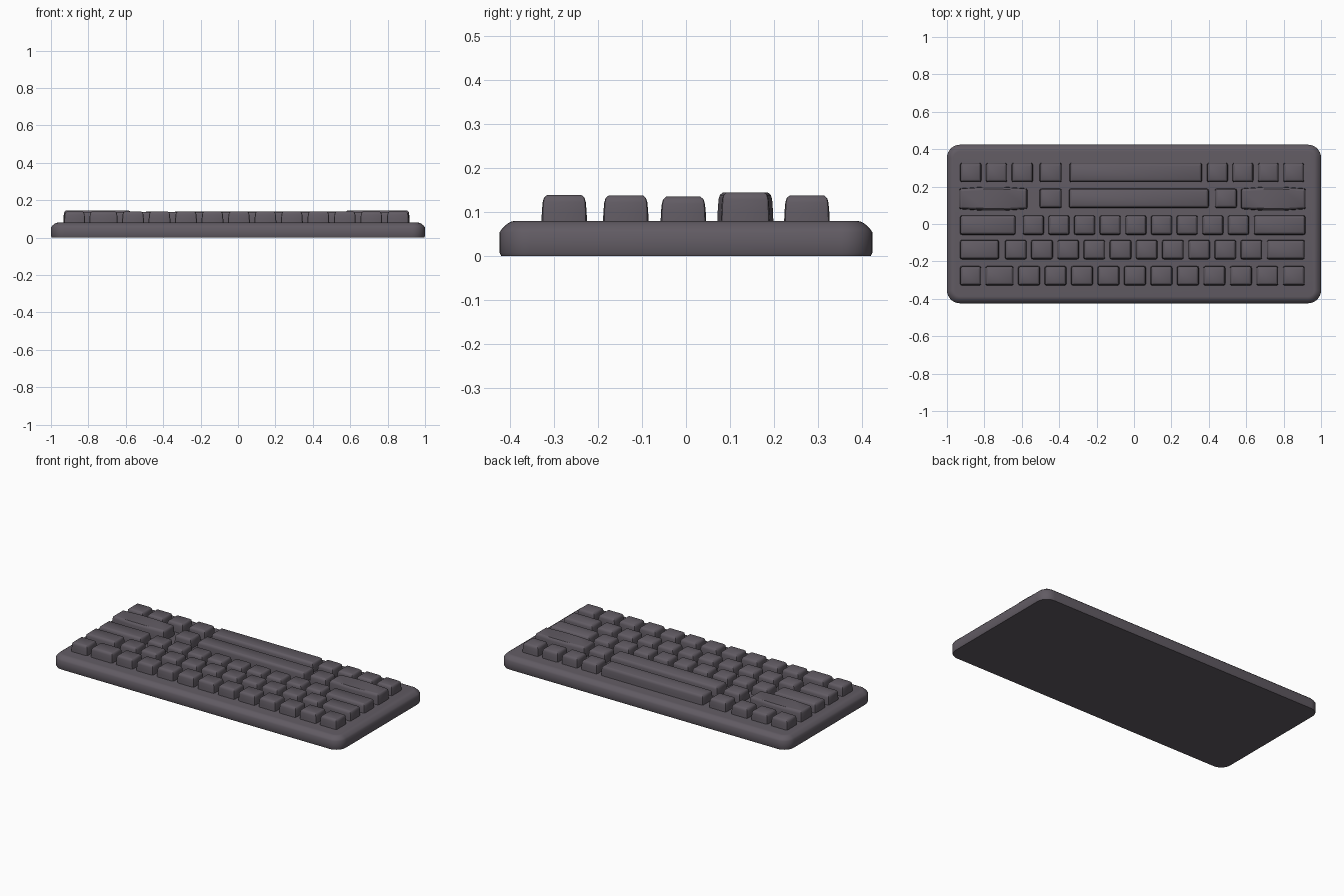
import bpy, bmesh, math

if "Cube" in bpy.data.objects:
    bpy.data.objects.remove(bpy.data.objects["Cube"])

mat = bpy.data.materials.new("dark_grey_plastic")
mat.diffuse_color = (0.12, 0.105, 0.125, 1)
mat.use_nodes = True
mat.node_tree.nodes["Principled BSDF"].inputs["Base Color"].default_value = mat.diffuse_color


def outline(hx, hy, r, seg, bulge=0):
    """Rounded rectangle, optionally swelling at the middle of its long sides."""
    pts = []
    for q, (sx, sy) in enumerate([(1, 1), (-1, 1), (-1, -1), (1, -1)]):
        for i in range(seg + 1):
            a = math.pi / 2 * (q + i / seg)
            pts.append((sx * (hx - r) + r * math.cos(a), sy * (hy - r) + r * math.sin(a)))
        if bulge and q in (0, 2):
            pts += [(sx * hx * t, sy * (hy + bulge)) for t in (0.3, -0.3)]
    return pts


def loft(bm, cx, cy, hx, hy, r, seg, layers, bulge=0):
    """Stack inset outlines (inset, z) into a closed solid."""
    rings = []
    for inset, z in layers:
        pts = outline(hx - inset, hy - inset, max(r - inset, 0.004), seg, bulge)
        rings.append([bm.verts.new((cx + x, cy + y, z)) for x, y in pts])
    n = len(rings[0])
    for a, b in zip(rings, rings[1:]):
        for i in range(n):
            j = (i + 1) % n
            bm.faces.new((a[i], a[j], b[j], b[i]))
    bm.faces.new(rings[0][::-1])
    bm.faces.new(rings[-1])


def finish(bm, name, angle):
    me = bpy.data.meshes.new(name)
    bm.to_mesh(me)
    bm.free()
    me.materials.append(mat)
    ob = bpy.data.objects.new(name, me)
    bpy.context.collection.objects.link(ob)
    bpy.ops.object.select_all(action='DESELECT')
    ob.select_set(True)
    bpy.context.view_layer.objects.active = ob
    bpy.ops.object.shade_smooth_by_angle(angle=math.radians(angle))


# case: rounded slab with softened top rim
bm = bmesh.new()
loft(bm, 0, 0, 1.0, 0.424, 0.07, 8,
     [(0.004, 0), (0, 0.008), (0, 0.054), (0.006, 0.063), (0.018, 0.074), (0.028, 0.079), (0.036, 0.08)])
finish(bm, "case", 40)

# key rows: centre y, half depth, top z, runs of (left, right, key count)
GAP = 0.024
rows = {
    "front_key_row": (-0.277, 0.052, 0.139, [(-0.93, -0.817, 1), (-0.795, -0.643, 1), (-0.62, 0.913, 11)]),
    "second_key_row": (-0.137, 0.052, 0.138, [(-0.93, -0.722, 1), (-0.69, 0.686, 10), (0.71, 0.913, 1)]),
    "middle_key_row": (-0.006, 0.052, 0.135, [(-0.93, -0.633, 1), (-0.595, 0.615, 9), (0.64, 0.917, 1)]),
    "fourth_key_row": (0.137, 0.052, 0.139, [(-0.505, -0.386, 1), (-0.348, 0.4, 1), (0.432, 0.55, 1)]),
    "back_key_row": (0.275, 0.052, 0.138, [(-0.93, -0.54, 3), (-0.505, -0.386, 1), (-0.345, 0.364, 1),
                                           (0.39, 0.91, 4)]),
}


def key(bm, x0, x1, y, hy, top, bulge=0):
    loft(bm, (x0 + x1) / 2, y, (x1 - x0) / 2, hy, 0.010, 2,
         [(0, 0.07), (0.001, 0.1), (0.003, top - 0.016), (0.006, top - 0.006), (0.013, top)], bulge)


for name, (y, hy, top, runs) in rows.items():
    bm = bmesh.new()
    for left, right, count in runs:
        w = (right - left - GAP * (count - 1)) / count
        for i in range(count):
            x = left + i * (w + GAP)
            key(bm, x, x + w, y, hy, top)
    finish(bm, name, 35)

# two wide keys with swollen long sides
for name, x0, x1 in (("wide_key_left", -0.934, -0.57), ("wide_key_right", 0.572, 0.918)):
    bm = bmesh.new()
    key(bm, x0, x1, 0.135, 0.056, 0.145, 0.008)
    finish(bm, name, 35)
